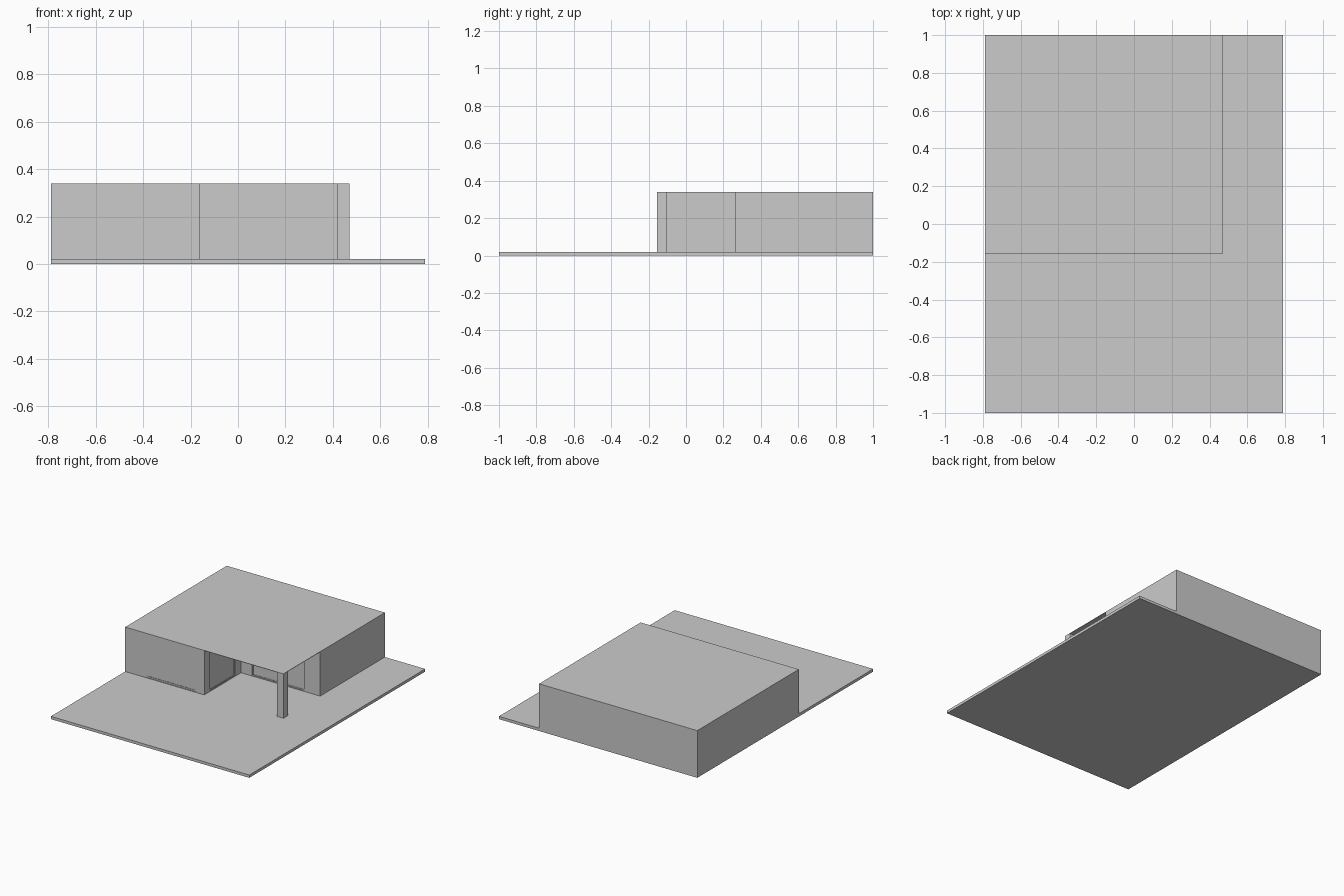
import bpy
import bmesh
from mathutils import Vector

if "Cube" in bpy.data.objects:
    bpy.data.objects.remove(bpy.data.objects["Cube"], do_unlink=True)

GREY = (0.6, 0.6, 0.6, 1.0)
grey = bpy.data.materials.new("light_grey")
grey.use_nodes = True
grey.diffuse_color = GREY
grey.node_tree.nodes["Principled BSDF"].inputs["Base Color"].default_value = GREY

# Main levels and plan lines
FLOOR, CEILING, TOP = 0.02, 0.337, 0.34
LEFT, RIGHT, FRONT, BACK = -0.79, 0.47, -0.155, 1.0
PORCH_X, PORCH_Y = -0.16, 0.263


def finish(name, bm):
    bmesh.ops.recalc_face_normals(bm, faces=bm.faces)
    mesh = bpy.data.meshes.new(name)
    bm.to_mesh(mesh)
    bm.free()
    mesh.materials.append(grey)
    ob = bpy.data.objects.new(name, mesh)
    bpy.context.collection.objects.link(ob)
    return ob


def add_box(bm, lo, hi):
    lo, hi = Vector(lo), Vector(hi)
    verts = bmesh.ops.create_cube(bm, size=1)["verts"]
    for v in verts:
        v.co = (lo + hi) / 2 + v.co * (hi - lo)


def box(name, lo, hi):
    bm = bmesh.new()
    add_box(bm, lo, hi)
    return finish(name, bm)


def prism(name, outline, z0, z1):
    bm = bmesh.new()
    base = bm.faces.new([bm.verts.new((x, y, z0)) for x, y in outline])
    top = bmesh.ops.extrude_face_region(bm, geom=[base])["geom"]
    for v in top:
        if isinstance(v, bmesh.types.BMVert):
            v.co.z = z1
    return finish(name, bm)


# Ground slab, L-shaped house body, roof sheet and porch post
box("ground_slab", (-0.79, -1, 0), (0.79, 1, FLOOR))
walls = prism("house_walls", [
    (LEFT, FRONT), (PORCH_X, FRONT), (PORCH_X, PORCH_Y),
    (RIGHT, PORCH_Y), (RIGHT, BACK), (LEFT, BACK)], FLOOR, CEILING)
box("roof", (LEFT, FRONT, CEILING), (RIGHT, BACK, TOP))
box("porch_post", (RIGHT - 0.05, FRONT, FLOOR), (RIGHT, FRONT + 0.05, CEILING))


def wall_box(bm, axis, face, inward, a, b, z0, z1, near, far):
    """Box lying along a wall, spanning depths near to far behind its face."""
    d0, d1 = sorted((face + inward * near, face + inward * far))
    if axis == "x":
        add_box(bm, (a, d0, z0), (b, d1, z1))
    else:
        add_box(bm, (d0, a, z0), (d1, b, z1))


def window(name, axis, face, inward, a, b, bar, near):
    z0, z1 = 0.024, 0.336
    place = (axis, face, inward)
    # Shallow opening cut into the wall
    bm = bmesh.new()
    wall_box(bm, *place, a, b, z0, z1, -0.02, 0.02)
    cutter = finish(name + "_cutter", bm)
    cutter.hide_render = True
    mod = walls.modifiers.new("opening", "BOOLEAN")
    mod.operation = "DIFFERENCE"
    mod.solver = "EXACT"
    mod.object = cutter
    bpy.context.view_layer.objects.active = walls
    bpy.ops.object.modifier_apply(modifier=mod.name)
    bpy.data.objects.remove(cutter, do_unlink=True)
    # Frame bars around a flat pane
    bm = bmesh.new()
    for s, e in ((a, a + bar), (b - bar, b)):
        wall_box(bm, *place, s, e, z0, z1, near, 0.019)
    for s, e in ((z0, z0 + bar), (z1 - bar, z1)):
        wall_box(bm, *place, a + bar, b - bar, s, e, near, 0.019)
    finish(name + "_frame", bm)
    bm = bmesh.new()
    wall_box(bm, *place, a + bar, b - bar, z0 + bar, z1 - bar, near + 0.003, 0.016)
    finish(name + "_pane", bm)


window("front_window", "x", FRONT, 1, -0.62, -0.225, 0.009, 0.002)
window("porch_side_door", "y", PORCH_X, -1, -0.09, 0.195, 0.007, 0.003)
window("porch_back_window", "x", PORCH_Y, 1, -0.073, 0.343, 0.006, 0.005)
